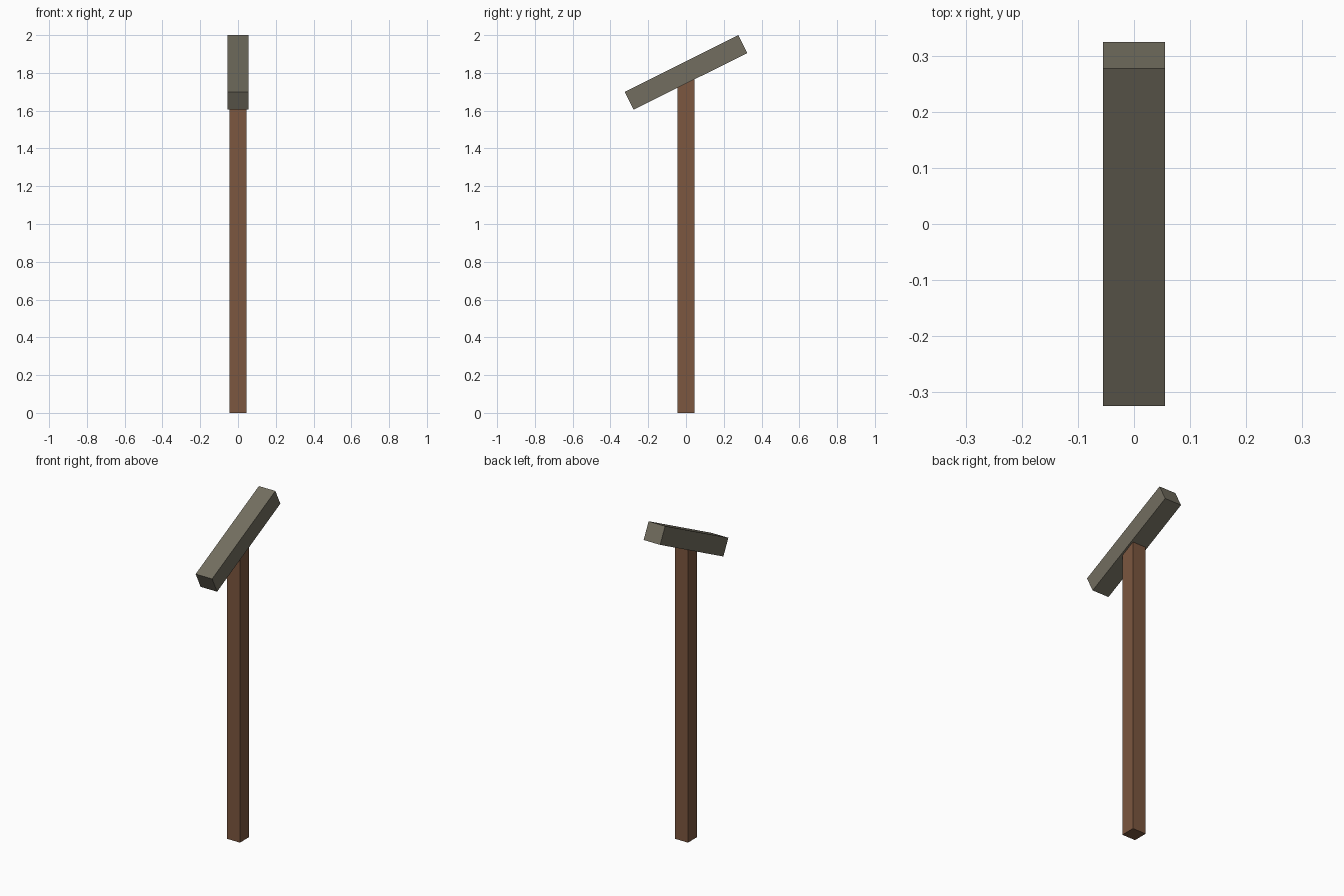
import bpy
from math import radians

cube = bpy.data.objects.get("Cube")
if cube:
    bpy.data.objects.remove(cube, do_unlink=True)


def material(name, colour):
    mat = bpy.data.materials.new(name)
    mat.use_nodes = True
    mat.diffuse_color = (*colour, 1)
    mat.node_tree.nodes["Principled BSDF"].inputs["Base Color"].default_value = (*colour, 1)
    return mat


def box(name, size, centre, mat, tilt=0):
    bpy.ops.mesh.primitive_cube_add(size=1, location=centre, rotation=(radians(tilt), 0, 0))
    obj = bpy.context.object
    obj.name = name
    obj.scale = size
    obj.data.materials.append(mat)
    return obj


wood = material("brown wood", (0.20, 0.095, 0.05))
stone = material("grey stone", (0.17, 0.155, 0.115))

# Square handle, its top buried in the head
box("handle", (0.088, 0.088, 1.79), (0, 0, 0.895), wood)

# Long head, tilted up towards the back
box("head", (0.11, 0.673, 0.106), (0, 0, 1.8025), stone, tilt=26.5)
